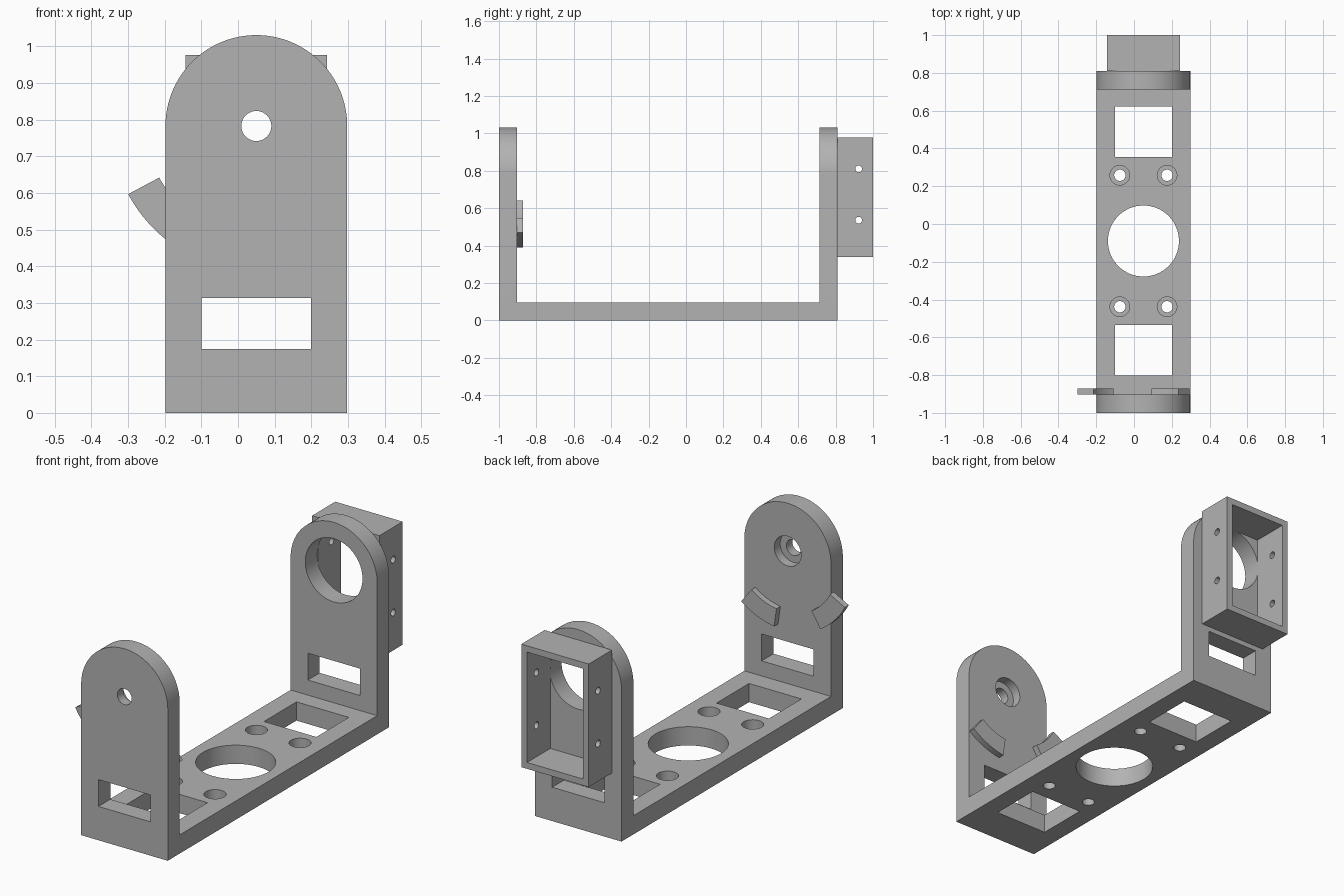
import bpy, bmesh
from math import cos, sin, radians

cube = bpy.data.objects.get("Cube")
if cube:
    bpy.data.objects.remove(cube, do_unlink=True)

grey = bpy.data.materials.new("plain grey")
grey.use_nodes = True
colour = (0.45, 0.45, 0.45, 1)
grey.diffuse_color = colour
grey.node_tree.nodes["Principled BSDF"].inputs["Base Color"].default_value = colour

MID = 0.05        # x of the bracket's centre line
PIVOT = 0.783     # height of the pivot axis
T = 0.097         # sheet thickness
FRONT, BACK = -1.0, 0.81
HALF = 0.248      # half width of the bracket


def arc(u, v, r, a0, a1, n):
    steps = [radians(a0 + (a1 - a0) * i / n) for i in range(n + 1)]
    return [(u + r * cos(a), v + r * sin(a)) for a in steps]


def circle(u, v, r, n=64):
    return arc(u, v, r, 0, 360, n)[:-1]


def rect(u0, u1, v0, v1):
    return [(u0, v0), (u1, v0), (u1, v1), (u0, v1)]


def prism(name, outline, axis, lo, hi):
    """Extrude a flat outline along one axis."""
    place = {"X": lambda u, v, t: (t, u, v),
             "Y": lambda u, v, t: (u, t, v),
             "Z": lambda u, v, t: (u, v, t)}[axis]
    bm = bmesh.new()
    low = [bm.verts.new(place(u, v, lo)) for u, v in outline]
    high = [bm.verts.new(place(u, v, hi)) for u, v in outline]
    bm.faces.new(low)
    bm.faces.new(high)
    for i in range(len(low)):
        j = (i + 1) % len(low)
        bm.faces.new((low[i], low[j], high[j], high[i]))
    bmesh.ops.recalc_face_normals(bm, faces=bm.faces)
    mesh = bpy.data.meshes.new(name)
    bm.to_mesh(mesh)
    bm.free()
    mesh.materials.append(grey)
    obj = bpy.data.objects.new(name, mesh)
    bpy.context.collection.objects.link(obj)
    return obj


def combine(target, outline, axis, lo, hi, operation="DIFFERENCE"):
    """Cut (or intersect) the target with a prism and discard the tool."""
    tool = prism("cutter", outline, axis, lo, hi)
    tool.hide_render = True
    mod = target.modifiers.new("cut", "BOOLEAN")
    mod.operation, mod.solver, mod.object = operation, "EXACT", tool
    bpy.context.view_layer.objects.active = target
    bpy.ops.object.modifier_apply(modifier=mod.name)
    bpy.data.objects.remove(tool, do_unlink=True)


# U-shaped bracket, trimmed to round-topped uprights
u_shape = [(FRONT, 0), (BACK, 0), (BACK, 1.2), (BACK - T, 1.2),
           (BACK - T, T), (FRONT + T, T), (FRONT + T, 1.2), (FRONT, 1.2)]
bracket = prism("bracket", u_shape, "X", MID - 0.5, MID + 0.5)
arch = [(MID - HALF, -0.1), (MID + HALF, -0.1)] + arc(MID, PIVOT, HALF, 0, 180, 64)
combine(bracket, arch, "Y", -1.5, 1.5, "INTERSECT")

# Slots through both uprights
combine(bracket, rect(MID - 0.149, MID + 0.149, 0.175, 0.314), "Y", -1.2, 1.2)

# Pivot hole with inner counterbore, and the large hole opposite
combine(bracket, circle(MID, PIVOT, 0.041, 48), "Y", -1.2, 0)
combine(bracket, circle(MID, PIVOT, 0.077, 48), "Y", FRONT + T * 0.5, 0)
combine(bracket, circle(MID, PIVOT, 0.164), "Y", 0, 1.2)

# Base openings
HUB = -0.09
combine(bracket, circle(MID, HUB, 0.188), "Z", -0.2, 0.2)
for side in (-1, 1):
    y0, y1 = sorted((HUB + side * 0.445, HUB + side * 0.711))
    combine(bracket, rect(MID - 0.15, MID + 0.15, y0, y1), "Z", -0.2, 0.2)
    for x in (MID - 0.125, MID + 0.125):
        y = HUB + side * 0.348
        combine(bracket, circle(x, y, 0.03, 32), "Z", -0.2, 0.2)
        combine(bracket, circle(x, y, 0.052, 32), "Z", T * 0.5, 0.2)

# Open box frame behind the back upright, with side screw holes
frame = prism("box_frame", rect(MID - 0.193, MID + 0.193, 0.34, 0.977), "Y", BACK, 1.0)
combine(frame, rect(MID - 0.16, MID + 0.16, 0.373, 0.944), "Y", 0.5, 1.2)
for z in (0.536, 0.81):
    combine(frame, circle(0.923, z, 0.018, 24), "X", -1, 1)

# Curved stop tabs on the inner face of the front upright
tabs = []
for name, start in (("right_stop_tab", 208), ("left_stop_tab", 278)):
    outline = (arc(MID, PIVOT, 0.396, start, start + 30, 16)
               + arc(MID, PIVOT, 0.3, start + 30, start, 16))
    tabs.append(prism(name, outline, "Y", FRONT + T, FRONT + T + 0.032))

# Smooth the curved walls, keep edges sharp
for obj in (bracket, frame, *tabs):
    bpy.ops.object.select_all(action="DESELECT")
    obj.select_set(True)
    bpy.context.view_layer.objects.active = obj
    bpy.ops.object.shade_smooth_by_angle(angle=radians(30))
